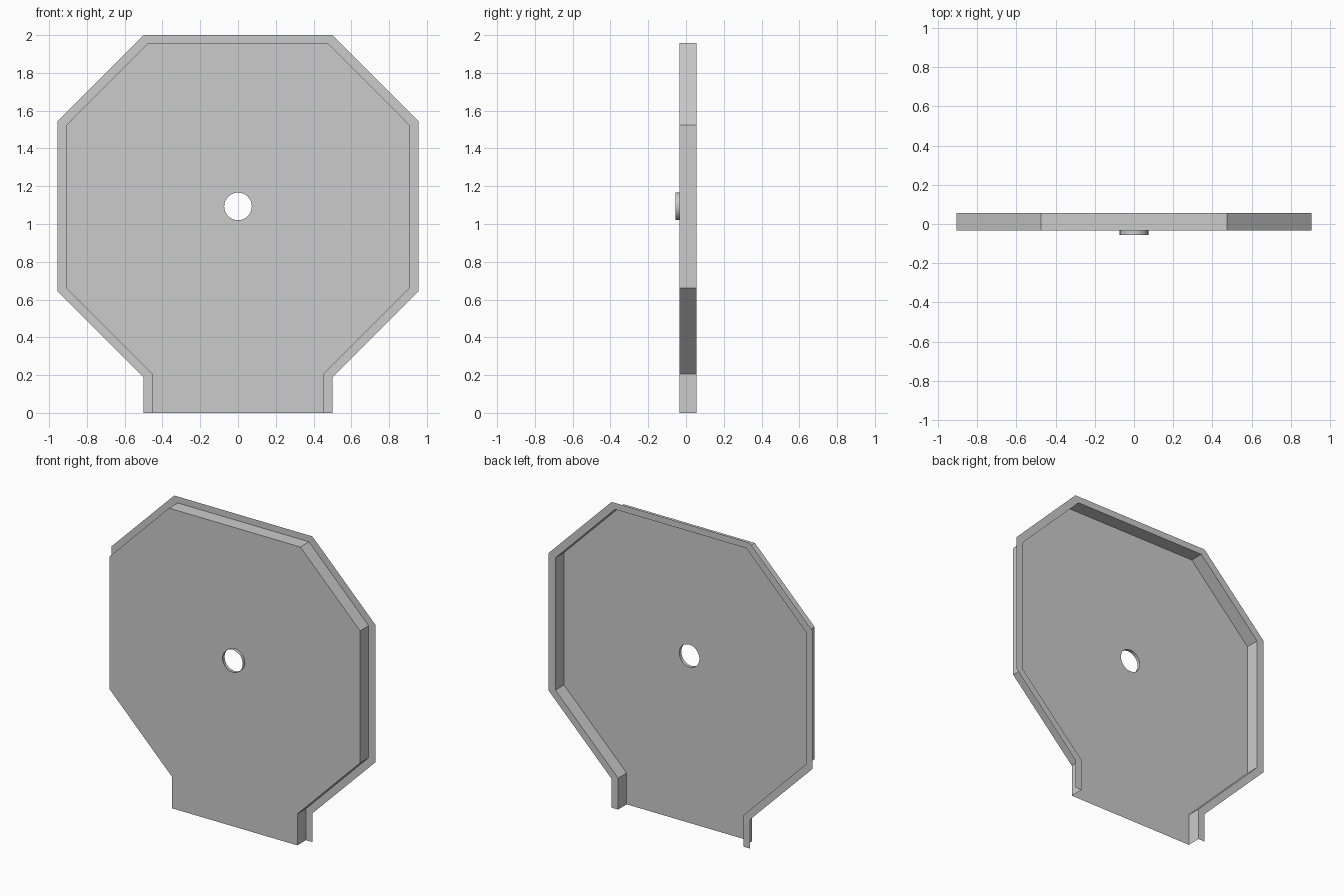
import bpy, bmesh
from math import cos, sin, tau

cube = bpy.data.objects.get("Cube")
if cube:
    bpy.data.objects.remove(cube)

FRONT, BACK, LIP = -0.034, 0.055, -0.055
HOLE_Z, HOLE_R, SIDES = 1.093, 0.073, 48

grey = bpy.data.materials.new("plain grey")
grey.use_nodes = True
colour = (0.6, 0.6, 0.6, 1)
grey.diffuse_color = colour
grey.node_tree.nodes["Principled BSDF"].inputs["Base Color"].default_value = colour


def outline(half, y):
    """Mirror a right-hand profile into an outline open at the bottom."""
    return [(x, y, z) for x, z in half] + [(-x, y, z) for x, z in reversed(half)]


def ring(y):
    return [(HOLE_R * cos(tau * i / SIDES), y, HOLE_Z + HOLE_R * sin(tau * i / SIDES))
            for i in range(SIDES)]


def finish(name, bm):
    mesh = bpy.data.meshes.new(name)
    bm.to_mesh(mesh)
    bm.free()
    mesh.materials.append(grey)
    obj = bpy.data.objects.new(name, mesh)
    bpy.context.collection.objects.link(obj)
    return obj


def strip(name, first, second, closed=False):
    """Sheet of quads joining two matching outlines."""
    bm = bmesh.new()
    a = [bm.verts.new(p) for p in first]
    b = [bm.verts.new(p) for p in second]
    n = len(a)
    for i in range(n if closed else n - 1):
        j = (i + 1) % n
        bm.faces.new((a[j], a[i], b[i], b[j]))
    return finish(name, bm)


inner = [(0.453, 0), (0.453, 0.205), (0.907, 0.66), (0.907, 1.525), (0.475, 1.958)]
outer = [(0.5, 0), (0.5, 0.188), (0.955, 0.643), (0.955, 1.545), (0.5, 2)]

# Front plate with a round hole
bm = bmesh.new()
edges = []
for loop in (outline(inner, FRONT), ring(FRONT)):
    verts = [bm.verts.new(p) for p in loop]
    edges += [bm.edges.new((v, verts[i - 1])) for i, v in enumerate(verts)]
bmesh.ops.triangle_fill(bm, edges=edges, use_beauty=True, normal=(0, -1, 0))
for face in bm.faces:
    face.normal_update()
    if face.normal.y > 0:
        face.normal_flip()
finish("front_plate", bm)

# Side wall and back flange, both open along the bottom
strip("side_wall", outline(inner, FRONT), outline(inner, BACK))
strip("back_flange", outline(inner, BACK), outline(outer, BACK))

# Raised collar around the hole
collar = strip("hole_collar", ring(LIP), ring(FRONT), closed=True)
for poly in collar.data.polygons:
    poly.use_smooth = True
